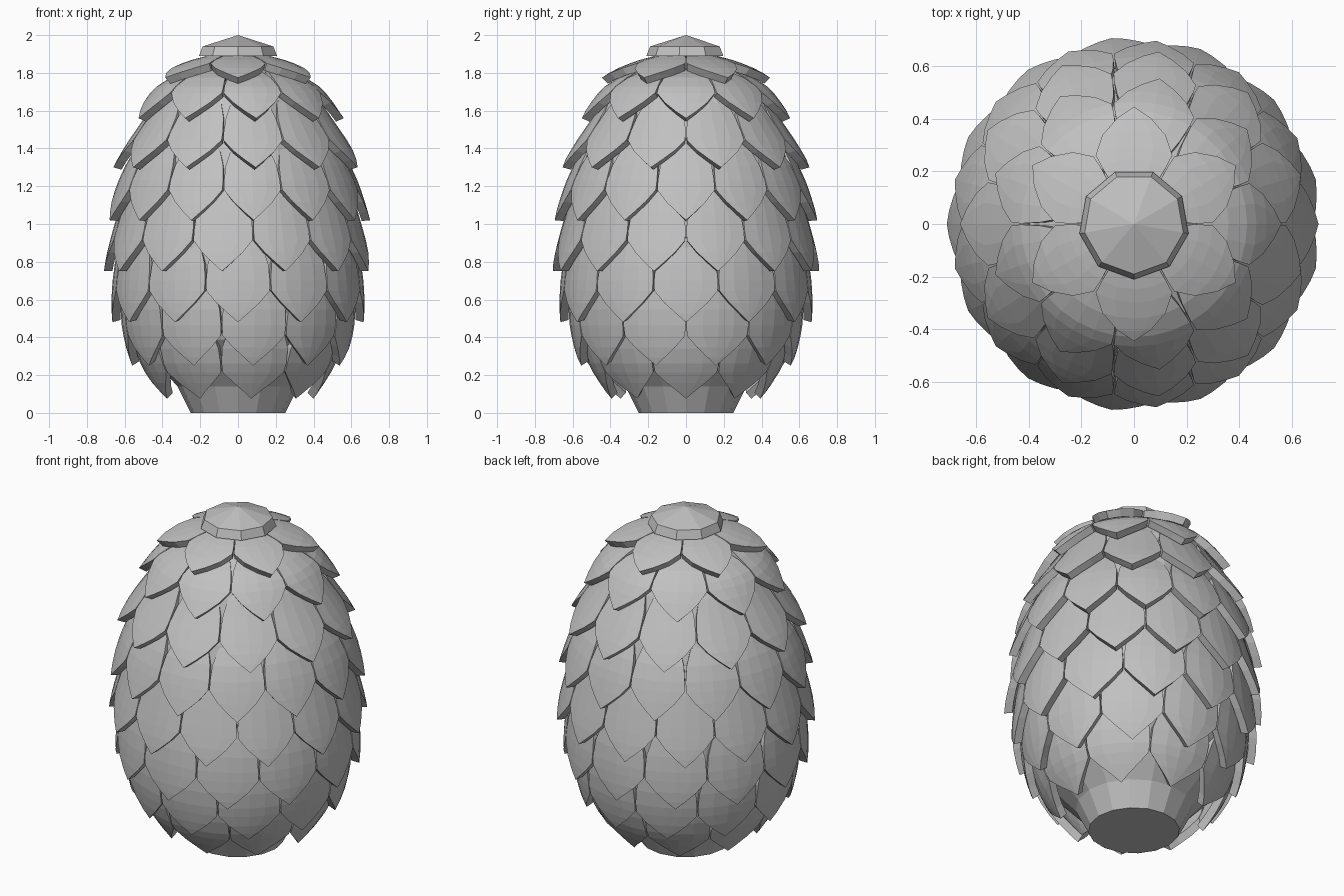
import bpy
import bmesh
import math
from mathutils import Vector

cube = bpy.data.objects.get("Cube")
if cube:
    bpy.data.objects.remove(cube, do_unlink=True)

grey = bpy.data.materials.new("stone_grey")
grey.use_nodes = True
grey.diffuse_color = (0.53, 0.53, 0.53, 1)
grey.node_tree.nodes["Principled BSDF"].inputs["Base Color"].default_value = (0.53, 0.53, 0.53, 1)

THICK = 0.045   # scale thickness
TILT = 0.19     # how fast a scale sinks inwards above its tip

# Rows from bottom to top: tip radius, tip height, scale count, half-step turn
ROWS = [(0.40, 0.075, 9, 0), (0.56, 0.25, 11, 0.5), (0.665, 0.48, 12, 0),
        (0.71, 0.75, 13, 0.5), (0.70, 1.02, 13, 0), (0.66, 1.30, 11, 0.5),
        (0.56, 1.56, 9, 0), (0.445, 1.775, 6, 0.5)]

# Half outline of a scale: share of half width, distance above the tip
OUTLINE = [(0, 0), (0.3, 0.045), (0.65, 0.10), (0.97, 0.165),
           (0.985, 0.22), (0.95, 0.31), (0.8, 0.40), (0.5, 0.45)]
COLUMNS = [-1, -0.5, 0, 0.5, 1]


def finish(bm, name):
    bmesh.ops.recalc_face_normals(bm, faces=bm.faces)
    mesh = bpy.data.meshes.new(name)
    bm.to_mesh(mesh)
    bm.free()
    mesh.materials.append(grey)
    obj = bpy.data.objects.new(name, mesh)
    bpy.context.collection.objects.link(obj)
    return obj


def smooth_profile(points, steps=8):
    """Smooth curve through the points."""
    pts = [points[0]] + points + [points[-1]]
    out = []
    for a, b, c, d in zip(pts, pts[1:], pts[2:], pts[3:]):
        for i in range(steps):
            t = i / steps
            out.append(b + (c - a) * t / 2 + (2 * a - 5 * b + 4 * c - d) * t**2 / 2
                       + (3 * b - a - 3 * c + d) * t**3 / 2)
    return out + [points[-1]]


profile = smooth_profile([Vector(r[:2]) for r in ROWS] + [Vector((0.22, 1.93)), Vector((0, 2))])


def along(start, dist):
    """Point and outward normal on the profile, dist above sample start."""
    for p, q in zip(profile[start:], profile[start + 1:]):
        step = (q - p).length
        if dist <= step or q is profile[-1]:
            d = (q - p).normalized()
            return p + d * min(dist, step), Vector((d.y, -d.x))
        dist -= step


def ring_point(rz, angle):
    return Vector((rz.x * math.cos(angle), rz.x * math.sin(angle), rz.y))


def add_scale(bm, start, angle, half):
    front, back = [], []
    for width, dist in OUTLINE:
        p, n = along(start, dist)
        cols = COLUMNS if width else [0]
        for layer, depth in ((front, 0), (back, THICK)):
            rz = p - n * (TILT * dist + depth)
            rz.x = max(rz.x, 0.02)
            layer.append([bm.verts.new(ring_point(rz, angle + c * width * half)) for c in cols])
    # front and back surfaces
    for layer in (front, back):
        for low, high in zip(layer, layer[1:]):
            for i in range(len(high) - 1):
                if len(low) == 1:
                    bm.faces.new((low[0], high[i + 1], high[i]))
                else:
                    bm.faces.new((low[i], low[i + 1], high[i + 1], high[i]))
    # rim between them
    rims = [[r[0] for r in s] + s[-1][1:-1] + [r[-1] for r in reversed(s[1:])] for s in (front, back)]
    count = len(rims[0])
    for i in range(count):
        j = (i + 1) % count
        bm.faces.new((rims[0][i], rims[0][j], rims[1][j], rims[1][i]))


def lathe(name, points, sides, turn=0):
    bm = bmesh.new()
    rings = []
    for p in points:
        n = sides if p.x > 0 else 1
        rings.append([bm.verts.new(ring_point(p, turn + math.tau * i / sides)) for i in range(n)])
    for a, b in zip(rings, rings[1:]):
        for i in range(sides):
            j = (i + 1) % sides
            quad = [a[i % len(a)], a[j % len(a)], b[j % len(b)], b[i % len(b)]]
            bm.faces.new(list(dict.fromkeys(quad)))
    return finish(bm, name)


# Overlapping rows of scales
for k, (radius, height, count, shift) in enumerate(ROWS):
    bm = bmesh.new()
    for i in range(count):
        add_scale(bm, k * 8, math.tau * (i + shift) / count, math.pi / count)
    finish(bm, f"scale_row_{k + 1}")

# Egg core with a flat foot, just beneath the scales
core = [Vector(p) for p in ((0, 0), (0.25, 0), (0.32, 0.14), (0.42, 0.25))]
for s in range(12, 60, 4):
    p, n = along(s, 0)
    core.append(p - n * 0.075)
core.append(Vector((0, 1.9)))
lathe("egg_core", core, 16)

# Pointed cap on the top
cap = [Vector(p) for p in ((0, 2), (0.19, 1.94), (0.21, 1.89), (0, 1.88))]
lathe("top_cap", cap, 9, -math.pi / 2)
